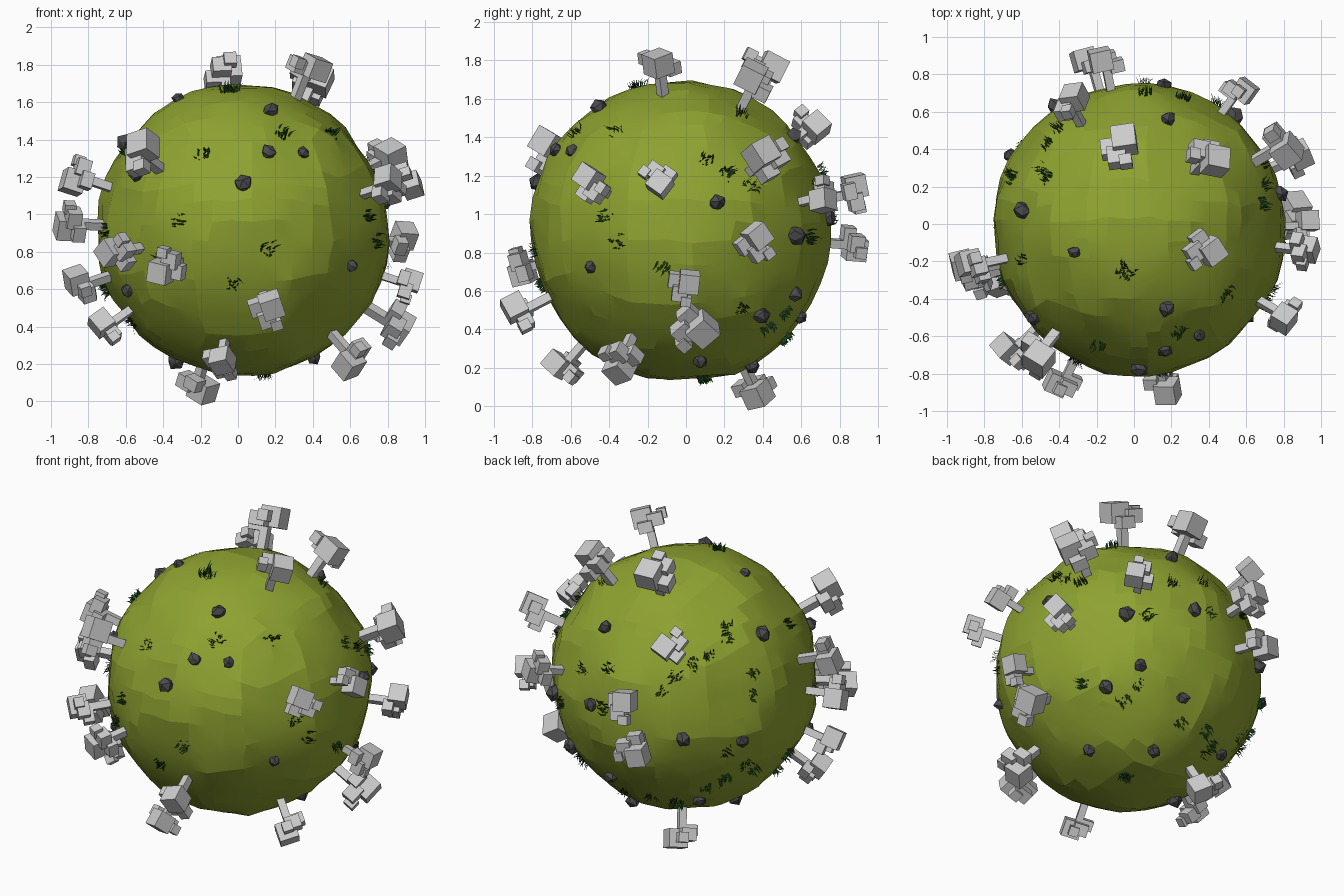
import bpy, bmesh, math, random
from mathutils import Vector, Matrix, noise

if "Cube" in bpy.data.objects:
    bpy.data.objects.remove(bpy.data.objects["Cube"])

random.seed(4)
CENTRE = Vector((0.025, -0.03, 0.91))
RADIUS = 0.78


def material(name, rgb):
    m = bpy.data.materials.new(name)
    m.diffuse_color = (*rgb, 1)
    m.use_nodes = True
    m.node_tree.nodes["Principled BSDF"].inputs["Base Color"].default_value = m.diffuse_color
    return m


def finish(bm, name, mat=None):
    me = bpy.data.meshes.new(name)
    bm.to_mesh(me)
    bm.free()
    if mat:
        me.materials.append(mat)
    ob = bpy.data.objects.new(name, me)
    bpy.context.collection.objects.link(ob)
    return ob


def ground(d):
    """Radius of the bumpy ground in direction d."""
    return RADIUS + 0.028 * noise.noise(d * 2.6) + 0.012 * noise.noise(d * 7)


def frame(d, r, scale=1.0):
    """Matrix standing on the planet: local z points outwards, random spin."""
    d = d.normalized()
    return (Matrix.Translation(CENTRE + d * r)
            @ d.to_track_quat('Z', 'Y').to_matrix().to_4x4()
            @ Matrix.Rotation(random.uniform(0, 2 * math.pi), 4, 'Z')
            @ Matrix.Scale(scale, 4))


# planet: rounded, dented cube sphere
bm = bmesh.new()
bmesh.ops.create_cube(bm, size=2)
bmesh.ops.subdivide_edges(bm, edges=bm.edges[:], cuts=10, use_grid_fill=True)
for v in bm.verts:
    d = Vector([math.tan(c * math.pi / 4) for c in v.co]).normalized()
    d = (d + 0.03 * noise.noise_vector(d * 6)).normalized()
    v.co = CENTRE + d * ground(d)
planet = finish(bm, "planet", material("grass_ground", (0.27, 0.36, 0.03)))
bpy.context.view_layer.objects.active = planet
planet.select_set(True)
bpy.ops.object.shade_smooth_by_angle(angle=math.radians(10))

# trees: square trunk with a crown of boxes (size, position)
BOXES = [
    ((0.045, 0.045, 0.20), (0, 0, 0.05)),
    ((0.115, 0.115, 0.11), (-0.03, 0.025, 0.185)),
    ((0.09, 0.09, 0.075), (0.045, -0.02, 0.165)),
    ((0.085, 0.075, 0.065), (-0.02, -0.055, 0.135)),
    ((0.055, 0.06, 0.06), (0.085, 0.02, 0.185)),
]
TREES = [  # crown centres
    (-.075, .41, 1.77), (.395, .36, 1.70), (.37, -.14, 1.78), (-.34, .64, 1.45),
    (.80, .43, 1.30), (.89, -.14, 1.18), (.80, -.49, 1.15), (-.52, -.71, 1.32),
    (-.155, .87, 1.11), (.555, .71, 1.09), (-.23, .87, .84), (-.85, -.22, 1.20),
    (-.89, -.25, .95), (-.64, -.68, .80), (-.38, -.85, .72), (-.83, -.28, .62),
    (-.70, -.30, .40), (.16, -.86, .49), (-.09, -.63, .21), (-.22, .36, .09),
    (.61, -.34, .24), (.84, .04, .41), (.90, -.01, .63), (.87, .36, .85)]
for i, p in enumerate(TREES):
    d = Vector(p) - CENTRE
    scale = min(1.12, max(0.9, (d.length - 0.775) / 0.165))
    base = frame(d, 0.775, scale)
    bm = bmesh.new()
    for size, pos in BOXES:
        bmesh.ops.create_cube(bm, size=1, matrix=base @ Matrix.Translation(pos)
                              @ Matrix.Diagonal((*size, 1)))
    finish(bm, f"tree_{i + 1:02d}")

# rocks: jittered low-poly lumps
ROCKS = [
    (0, -.745, .26), (.15, -.42, .65), (.14, -.65, .425), (.33, -.57, .425),
    (.6, -.48, -.19), (-.61, -.37, -.31), (-.555, -.46, .3), (-.34, -.12, .7),
    (-.36, 0, -.69), (.16, .6, .5), (.13, .76, .07), (.5, .59, -.02),
    (.4, .59, -.32), (.51, .41, -.43), (.1, .63, -.45), (.38, .1, -.675),
    (.11, .365, -.68), (-.38, .4, -.55), (.74, .19, .145), (-.62, .1, .47),
    (-.66, .38, -.09), (-.435, .645, -.04)]
bm = bmesh.new()
for p in ROCKS:
    d = Vector(p).normalized()
    new = bmesh.ops.create_icosphere(bm, subdivisions=1, radius=1)['verts']
    m = frame(d, ground(d) + 0.004, random.uniform(0.036, 0.052))
    for v in new:
        v.co = m @ (v.co * random.uniform(0.8, 1.15))
finish(bm, "rocks", material("dark_stone", (0.07, 0.07, 0.075)))

# grass tufts: positions as seen from several sides (right, up, toward axes)
S = math.sqrt(0.5)
TUFTS = [
    # front
    ((1, 0, 0), (0, 0, 1),
     [(-.22, .415), (-.345, .06), (.13, -.09), (-.05, -.28), (.21, .52),
      (.47, .525), (.675, .075), (-.055, .745), (-.62, .44), (-.6, -.49),
      (-.73, .0), (-.43, -.14)]),
    # right
    ((0, 1, 0), (0, 0, 1),
     [(.14, .375), (.24, .3), (.36, .235), (.32, .6), (-.325, -.05),
      (-.09, -.175), (.325, -.39), (.45, -.495), (.54, -.56), (.13, -.76)]),
    # top
    ((1, 0, 0), (0, 1, 0),
     [(-.475, .445), (-.485, .27), (-.09, -.21), (.245, .7)]),
    # back left, from above
    ((-S, -S, 0), (S / 2, -S / 2, math.cos(math.pi / 6)),
     [(.13, .14), (-.08, 0), (-.18, -.065), (-.26, -.14), (-.53, .02),
      (-.57, -.2), (.28, -.07), (.27, -.2), (.11, -.5), (.24, -.58),
      (.3, -.61), (.11, -.655), (.5, -.52), (-.15, -.75)]),
    # back right, from below
    ((-S, S, 0), (S / 2, S / 2, math.cos(math.pi / 6)),
     [(.12, -.04), (.18, .35), (0, -.58), (.48, -.33), (.65, -.38), (.47, -.46)]),
]
bm = bmesh.new()
for right, up, spots in TUFTS:
    right, up = Vector(right), Vector(up)
    toward = right.cross(up)
    for a, b in spots:
        depth = math.sqrt(max(0, RADIUS ** 2 - a * a - b * b))
        d = (right * a + up * b + toward * depth).normalized()
        m = frame(d, ground(d) - 0.008)
        for _ in range(18):
            x, y = random.uniform(-.038, .038), random.uniform(-.03, .03)
            h, w = random.uniform(.03, .05), .004
            lean = random.uniform(-.012, .02)
            pts = [(x - w, y, 0), (x + w, y, 0),
                   (x + w, y + lean, h * .6), (x - w, y + lean, h * .6),
                   (x + lean, y + lean * 2.2, h)]
            v = [bm.verts.new(m @ Vector(q)) for q in pts]
            bm.faces.new(v[:4])
            bm.faces.new((v[3], v[2], v[4]))
finish(bm, "grass_tufts", material("dark_grass", (0.012, 0.06, 0.012)))
